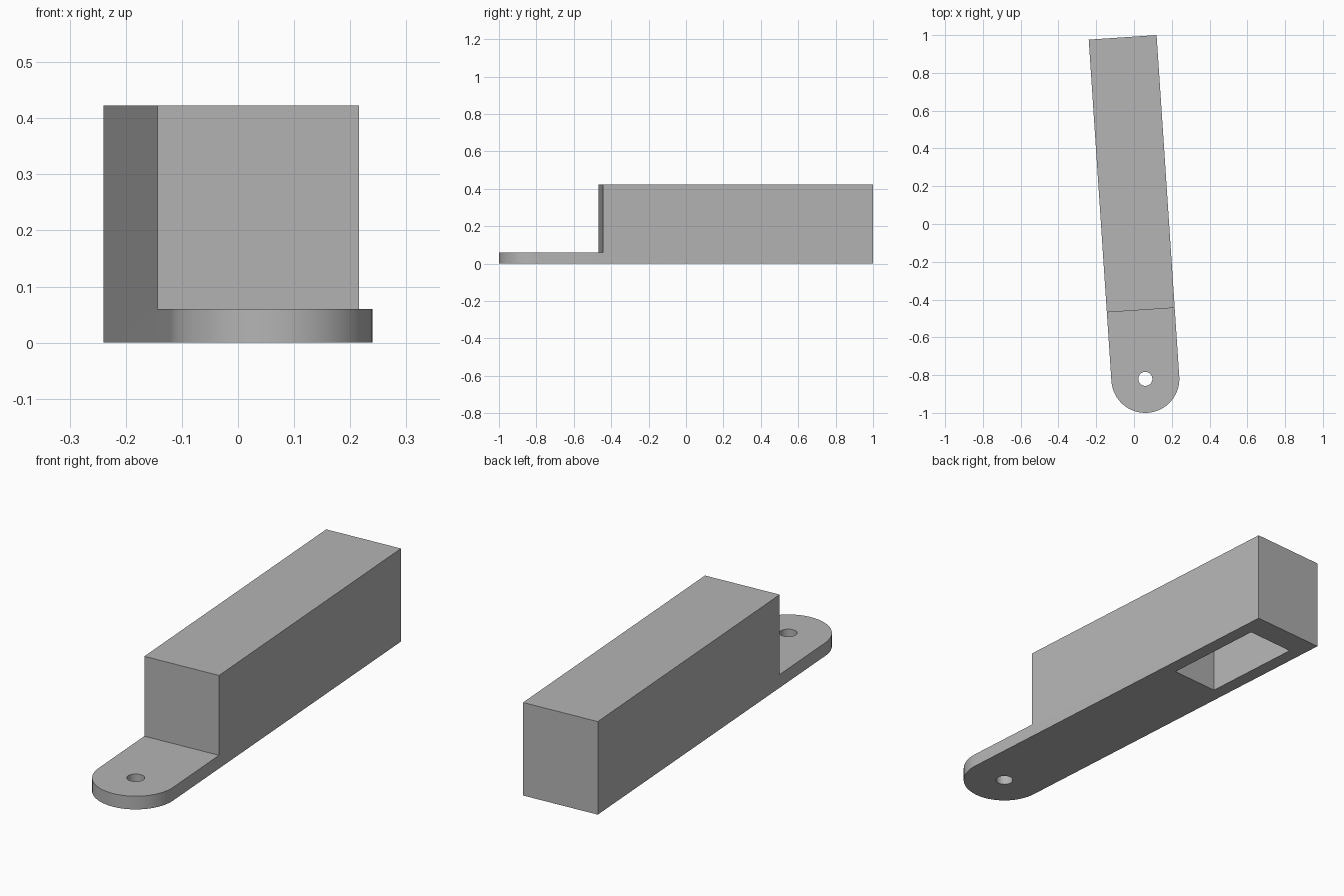
import bpy, bmesh, math

cube = bpy.data.objects.get("Cube")
if cube:
    bpy.data.objects.remove(cube, do_unlink=True)

RADIUS, LENGTH, STEP = 0.18, 1.812, 0.365   # tab radius, back end, start of block
PLATE, HEIGHT = 0.06, 0.423
ORIGIN, TILT = (0.06, -0.82, 0), math.radians(3.8)

grey = bpy.data.materials.new("light_grey")
grey.use_nodes = True
colour = (0.46, 0.46, 0.46, 1)
grey.diffuse_color = colour
grey.node_tree.nodes["Principled BSDF"].inputs["Base Color"].default_value = colour


def prism(bm, outline, z0, z1):
    """Extrude a flat outline between two heights."""
    face = bm.faces.new([bm.verts.new((x, y, z0)) for x, y in outline])
    new = bmesh.ops.extrude_face_region(bm, geom=[face])["geom"]
    verts = [g for g in new if isinstance(g, bmesh.types.BMVert)]
    bmesh.ops.translate(bm, verts=verts, vec=(0, 0, z1 - z0))
    bmesh.ops.recalc_face_normals(bm, faces=bm.faces)


def finish(bm, name):
    """Turn the mesh into an object placed on the tilted axis."""
    bmesh.ops.recalc_face_normals(bm, faces=bm.faces)
    mesh = bpy.data.meshes.new(name)
    bm.to_mesh(mesh)
    bm.free()
    mesh.materials.append(grey)
    obj = bpy.data.objects.new(name, mesh)
    bpy.context.collection.objects.link(obj)
    obj.location = ORIGIN
    obj.rotation_euler.z = TILT
    return obj


def arc(radius, start, end, steps):
    return [(radius * math.cos(a), radius * math.sin(a))
            for a in (start + (end - start) * i / steps for i in range(steps + 1))]


# Round-ended base plate, with the block raised from its back part
bm = bmesh.new()
prism(bm, arc(RADIUS, math.pi, 2 * math.pi, 32) + [(RADIUS, LENGTH), (-RADIUS, LENGTH)], 0, PLATE)
bmesh.ops.bisect_plane(bm, geom=bm.verts[:] + bm.edges[:] + bm.faces[:],
                       plane_co=(0, STEP, 0), plane_no=(0, 1, 0))
top = [f for f in bm.faces if f.normal.z > 0.9 and f.calc_center_median().y > STEP]
raised = bmesh.ops.extrude_face_region(bm, geom=top)["geom"]
bmesh.ops.translate(bm, verts=[g for g in raised if isinstance(g, bmesh.types.BMVert)],
                    vec=(0, 0, HEIGHT - PLATE))
bmesh.ops.delete(bm, geom=[f for f in top if f.is_valid], context='FACES_ONLY')
bmesh.ops.dissolve_limit(bm, angle_limit=0.01, verts=bm.verts[:], edges=bm.edges[:])
body = finish(bm, "block_with_mounting_tab")

# Cutters: screw hole through the tab, and pocket in the underside
bm = bmesh.new()
prism(bm, arc(0.037, 0, 2 * math.pi, 32)[:-1], -0.1, 0.2)
hole = finish(bm, "screw_hole_cutter")
bm = bmesh.new()
prism(bm, [(-0.118, 1.216), (0.118, 1.216), (0.118, 1.699), (-0.118, 1.699)], -0.1, 0.363)
pocket = finish(bm, "pocket_cutter")

bpy.ops.object.select_all(action='DESELECT')
body.select_set(True)
bpy.context.view_layer.objects.active = body
for cutter in (hole, pocket):
    cutter.hide_render = True
    mod = body.modifiers.new(cutter.name, 'BOOLEAN')
    mod.operation = 'DIFFERENCE'
    mod.solver = 'EXACT'
    mod.object = cutter
    bpy.ops.object.modifier_apply(modifier=mod.name)
    bpy.data.objects.remove(cutter, do_unlink=True)

bpy.ops.object.shade_smooth_by_angle(angle=math.radians(30))
